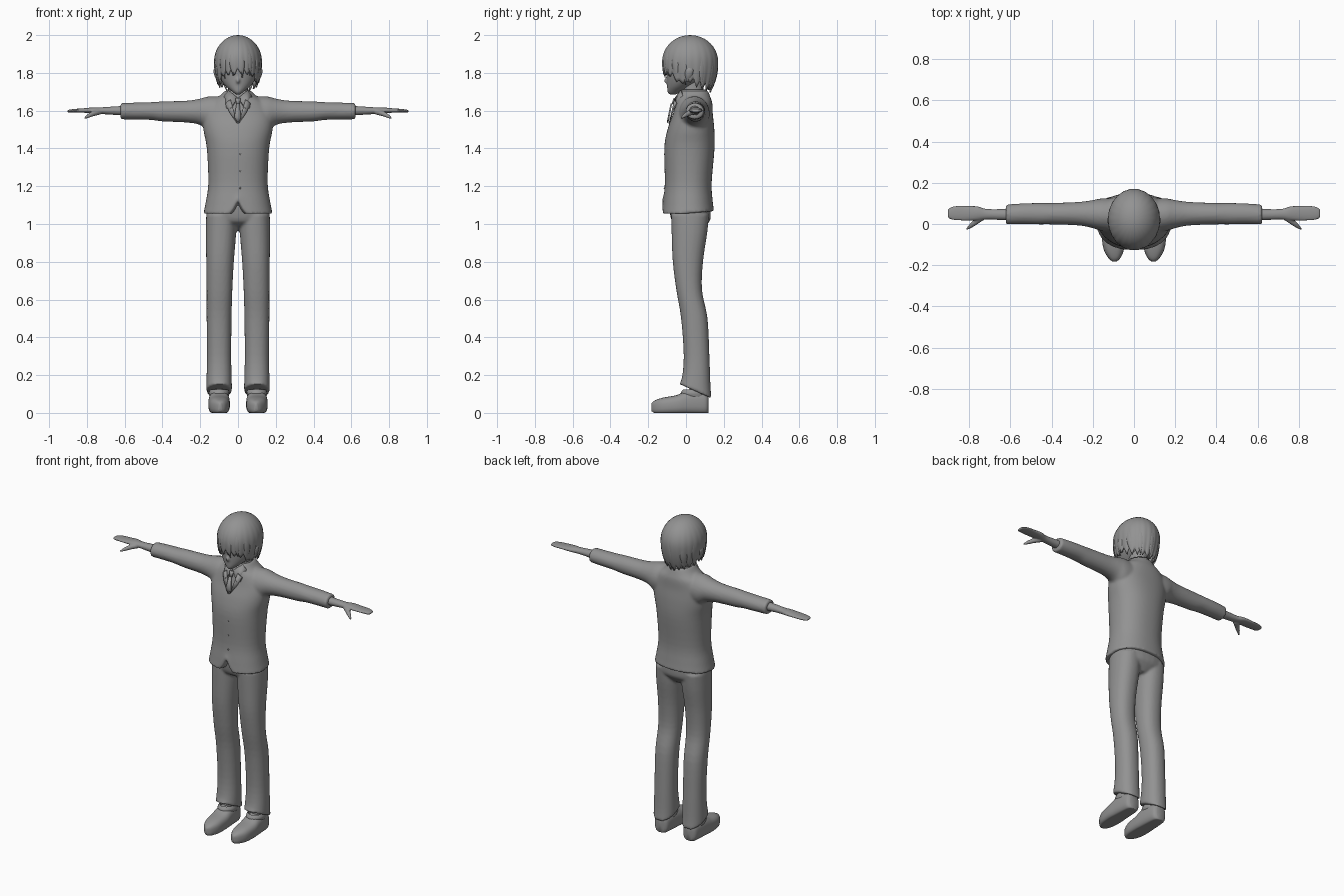
import bpy, bmesh, math, random
from mathutils import Matrix, Vector

random.seed(4)
if "Cube" in bpy.data.objects:
    bpy.data.objects.remove(bpy.data.objects["Cube"])

GREY = (0.29, 0.29, 0.29, 1)
mat = bpy.data.materials.new("plain grey")
mat.use_nodes = True
mat.diffuse_color = GREY
mat.node_tree.nodes["Principled BSDF"].inputs["Base Color"].default_value = GREY


def spline(rows, steps):
    """Catmull-Rom interpolation of a list of equal-length tuples."""
    out = []
    for i in range(len(rows) - 1):
        a, b, c, d = (rows[max(0, min(len(rows) - 1, i + k))] for k in (-1, 0, 1, 2))
        for s in range(steps):
            t = s / steps
            out.append([q + 0.5 * t * (r - p + t * (2 * p - 5 * q + 4 * r - e + t * (3 * (q - r) + e - p)))
                        for p, q, r, e in zip(a, b, c, d)])
    return out + [list(rows[-1])]


def loft(bm, axis, rows, sides=32, power=1.0, caps=True):
    """Skin rings (position, centre, centre, radius, radius) along an axis."""
    rings = []
    for a, c1, c2, r1, r2 in spline(rows, 4):
        ring = []
        for k in range(sides):
            t = 2 * math.pi * k / sides
            u, v = (math.copysign(abs(f(t)) ** power, f(t)) for f in (math.cos, math.sin))
            p = [c1 + max(r1, 0.001) * u, c2 + max(r2, 0.001) * v]
            p.insert("xyz".index(axis), a)
            ring.append(bm.verts.new(p))
        rings.append(ring)
    for r, s in zip(rings, rings[1:]):
        for k in range(sides):
            j = (k + 1) % sides
            bm.faces.new((r[k], r[j], s[j], s[k]))
    if caps:
        for ring in (rings[0], rings[-1]):
            mid = bm.verts.new(sum((v.co for v in ring), Vector()) / sides)
            for k in range(sides):
                bm.faces.new((ring[k], ring[(k + 1) % sides], mid))


def tube(bm, points, radii):
    """Round limb swept along points, made of short tapered pieces."""
    path = spline([(*p, r) for p, r in zip(points, radii)], 4)
    for a, b in zip(path, path[1:]):
        p, q = Vector(a[:3]), Vector(b[:3])
        m = (q - p).to_track_quat('Z', 'Y').to_matrix().to_4x4()
        m.translation = (p + q) / 2
        bmesh.ops.create_cone(bm, cap_ends=True, segments=12, radius1=max(a[3], 0.001),
                              radius2=max(b[3], 0.001), depth=(q - p).length, matrix=m)


def finish(name, bm, mirror=False, voxel=0, thick=0, smooth=4, angle=50):
    bmesh.ops.recalc_face_normals(bm, faces=bm.faces)
    me = bpy.data.meshes.new(name)
    bm.to_mesh(me)
    bm.free()
    me.materials.append(mat)
    ob = bpy.data.objects.new(name, me)
    bpy.context.collection.objects.link(ob)
    bpy.ops.object.select_all(action='DESELECT')
    ob.select_set(True)
    bpy.context.view_layer.objects.active = ob
    bpy.ops.object.shade_smooth_by_angle(angle=math.radians(angle))
    if thick:
        ob.modifiers.new("thickness", 'SOLIDIFY').thickness = thick
    if mirror:
        ob.modifiers.new("mirror", 'MIRROR').use_mirror_merge = False
    if voxel:
        rm = ob.modifiers.new("blend", 'REMESH')
        rm.mode, rm.voxel_size, rm.use_smooth_shade = 'VOXEL', voxel, True
        sm = ob.modifiers.new("soften", 'SMOOTH')
        sm.iterations, sm.factor = smooth, 0.5


# Jacket: torso and sleeves blended together, notched at the front hem
bm = bmesh.new()
loft(bm, 'z', [(1.055, 0, .01, .183, .138), (1.12, 0, .01, .17, .131), (1.22, 0, .012, .157, .124),
               (1.4, 0, .018, .165, .133), (1.5, 0, .026, .183, .124), (1.58, 0, .036, .185, .106),
               (1.64, 0, .042, .15, .097), (1.675, 0, .042, .1, .086), (1.705, 0, .042, .07, .075)],
     sides=64, power=0.88)
for v in bm.verts:
    if v.co.z < 1.16:
        fade = (1.16 - v.co.z) / 0.105
        v.co.z += 0.012 * fade * max(0, v.co.y) / 0.14
        if v.co.y < 0:
            v.co.z += max(0, 0.075 - 2 * abs(v.co.x)) * fade
for s in (1, -1):
    loft(bm, 'x', [(s * x, y, z, ry, rz) for x, y, z, ry, rz in (
        (.06, .04, 1.58, .085, .095), (.15, .045, 1.583, .08, .093), (.2, .048, 1.594, .068, .07),
        (.27, .05, 1.595, .057, .058), (.4, .05, 1.596, .052, .053), (.46, .05, 1.598, .052, .047),
        (.54, .05, 1.598, .05, .045), (.622, .046, 1.597, .048, .043))])
finish("jacket", bm, voxel=0.008)

# Trousers: pelvis, seat and legs with slanted hems
bm = bmesh.new()
loft(bm, 'z', [(.965, 0, .055, .03, .03), (1.0, 0, .03, .13, .085), (1.03, 0, .025, .166, .105),
               (1.1, 0, .02, .16, .11)], power=.85)
for s in (1, -1):
    loft(bm, 'z', [(z, s * x, y, rx, ry) for z, x, y, rx, ry in (
        (.115, .1, .05, .068, .085), (.17, .1, .053, .067, .076), (.3, .1, .056, .064, .068),
        (.5, .1, .044, .066, .07), (.65, .098, .017, .068, .068), (.8, .095, .01, .073, .08),
        (.95, .09, .018, .08, .094), (1.05, .088, .022, .08, .1))], power=.9)
for v in bm.verts:
    if v.co.z < 0.2:
        v.co.z -= (v.co.y - 0.05) * 0.45 * (0.2 - v.co.z) / 0.085
finish("trousers", bm, voxel=0.008, smooth=3)

# Ankles and shoes with flat soles and tapered toes
bm = bmesh.new()
loft(bm, 'z', [(.05, .1, .06, .038, .042), (.16, .1, .06, .036, .04)], sides=20)
finish("ankles", bm, mirror=True)
bm = bmesh.new()
loft(bm, 'y', [(-.183, .095, .03, .008, .02), (-.165, .095, .032, .029, .034), (-.12, .098, .036, .05, .045),
               (-.05, .1, .042, .057, .052), (0, .1, .052, .056, .062), (.06, .1, .054, .052, .064),
               (.105, .1, .05, .045, .058), (.12, .1, .047, .028, .045)], power=.75)
for v in bm.verts:
    v.co.z = max(v.co.z, 0)
finish("shoes", bm, mirror=True)
bm = bmesh.new()
loft(bm, 'z', [(.085, .1, .045, .05, .065), (.105, .1, .04, .054, .068), (.125, .1, .045, .048, .06)],
     sides=24, caps=False)
finish("shoe_collars", bm, mirror=True, thick=.006)

# Wrists, flat hands with closed fingers, and thumbs
bm = bmesh.new()
loft(bm, 'x', [(.58, .046, 1.6, .03, .027), (.66, .046, 1.6, .026, .022), (.72, .048, 1.6, .026, .018),
               (.76, .052, 1.602, .034, .016), (.815, .052, 1.601, .036, .012), (.86, .053, 1.6, .035, .0095),
               (.89, .052, 1.598, .029, .008), (.903, .051, 1.597, .018, .005)], sides=24)
tube(bm, [(.735, .035, 1.595), (.765, .012, 1.585), (.79, -.008, 1.573), (.812, -.026, 1.56)],
     [.017, .014, .0105, .004])
finish("hands", bm, mirror=True, voxel=0.004, smooth=2)

# Neck, head and nose
bm = bmesh.new()
loft(bm, 'z', [(1.64, 0, .04, .06, .062), (1.72, 0, .035, .052, .058), (1.8, 0, .04, .055, .06)])
finish("neck", bm)
bm = bmesh.new()
loft(bm, 'z', [(1.686, 0, -.07, .012, .018), (1.7, 0, -.06, .03, .038), (1.73, 0, -.035, .065, .065),
               (1.77, 0, -.006, .095, .096), (1.82, 0, .008, .11, .113), (1.88, 0, .018, .114, .122),
               (1.94, 0, .02, .09, .1), (1.975, 0, .02, .04, .05)], sides=40)
tube(bm, [(0, -.085, 1.79), (0, -.099, 1.77), (0, -.11, 1.755), (0, -.095, 1.747)], [.005, .009, .008, .004])
finish("head", bm, voxel=0.006)

# Ears
bm = bmesh.new()
loft(bm, 'z', [(1.755, .104, .008, .006, .009), (1.785, .113, .014, .012, .02), (1.815, .118, .018, .011, .022),
               (1.835, .114, .02, .005, .012)], sides=16)
finish("ears", bm, mirror=True)


# Hair: cap of pointed strands with a jagged hem
def hair_point(a, z, lift):
    up = (z - 1.86) / 0.14
    r = lift + (math.sqrt(max(0, 1 - up * up)) if up > 0 else 1 - 0.2 * up * up)
    return Vector((0.126 * r * math.sin(a), 0.022 - 0.148 * r * math.cos(a), z))


def hem(a):
    f = abs(math.atan2(math.sin(a), math.cos(a))) / math.pi
    keys = [(0, 1.815), (.25, 1.8), (.36, 1.75), (.48, 1.77), (.62, 1.745), (1, 1.715)]
    for (f0, z0), (f1, z1) in zip(keys, keys[1:]):
        if f <= f1:
            return z0 + (z1 - z0) * (f - f0) / (f1 - f0)


bm = bmesh.new()
STRANDS, PER, ROWS = 22, 6, 16
lengths = [random.uniform(.025, .05) for _ in range(STRANDS)]
cols = []
for k in range(STRANDS * PER):
    a = 2 * math.pi * k / (STRANDS * PER)
    w = abs((k % PER) / PER - 0.45) * 2
    low = hem(a) - lengths[k // PER] * (0.7 - w)
    col = []
    for j in range(1, ROWS + 1):
        t = j / ROWS
        z = 2 - (2 - low) * (1 - math.cos(t * math.pi / 2)) ** 0.85
        col.append(bm.verts.new(hair_point(a, z, 0.035 * t * t * (0.6 - w))))
    cols.append(col)
top = bm.verts.new((0, 0.022, 2.0))
for c, d in zip(cols, cols[1:] + cols[:1]):
    bm.faces.new((top, c[0], d[0]))
    for j in range(ROWS - 1):
        bm.faces.new((c[j], c[j + 1], d[j + 1], d[j]))
finish("hair", bm, thick=0.008, angle=60)

# Loose locks that rise out of the cap around the fringe, sides and nape
bm = bmesh.new()
for a, start, end, width in ((-.75, 1.93, 1.77, .2), (-.3, 1.94, 1.785, .17), (.12, 1.92, 1.775, .15),
                             (.5, 1.94, 1.785, .18), (.95, 1.93, 1.76, .17), (1.3, 1.9, 1.735, .14),
                             (-1.3, 1.9, 1.735, .14), (2.0, 1.89, 1.73, .18), (-2.0, 1.9, 1.73, .18),
                             (2.5, 1.88, 1.71, .2), (-2.5, 1.89, 1.71, .2), (3.1, 1.9, 1.695, .2)):
    rows = []
    for j in range(11):
        t = j / 10
        w = width * (1 - t ** 2.5) * (0.4 + 0.6 * min(1, 2 * t))
        rows.append([bm.verts.new(hair_point(a + s * w + .08 * t, start + (end - start) * t,
                                             .03 * math.sin(2.6 * t) - .012 - .02 * abs(s)))
                     for s in (-1, -.5, 0, .5, 1)])
    for r, s in zip(rows, rows[1:]):
        for k in range(4):
            bm.faces.new((r[k], r[k + 1], s[k + 1], s[k]))
finish("hair_locks", bm, thick=0.005, angle=60)

# Shirt collar band, flaps, lapels and tie
bm = bmesh.new()
loft(bm, 'z', [(1.665, 0, .04, .082, .084), (1.69, 0, .04, .07, .077), (1.712, 0, .04, .062, .07)], caps=False)
finish("collar_band", bm, thick=0.006)


def plate(name, points, mirror=False):
    bm = bmesh.new()
    bm.faces.new([bm.verts.new(p) for p in points])
    finish(name, bm, mirror=mirror, thick=0.008)


plate("collar_flaps", [(.004, -.058, 1.67), (.05, -.03, 1.708), (.075, -.02, 1.68), (.062, -.064, 1.615),
                       (.04, -.074, 1.61)], True)
plate("lapels", [(.04, -.062, 1.66), (.066, -.058, 1.64), (.045, -.078, 1.59), (.003, -.092, 1.53)], True)
plate("tie_knot", [(-.014, -.066, 1.668), (.014, -.066, 1.668), (.009, -.076, 1.635), (-.009, -.076, 1.635)])
plate("tie", [(-.008, -.074, 1.636), (.008, -.074, 1.636), (.016, -.088, 1.56), (0, -.094, 1.535),
              (-.02, -.088, 1.565)])

# Front buttons
bm = bmesh.new()
for z, y in ((1.46, -.1), (1.37, -.112), (1.28, -.11), (1.19, -.113)):
    bmesh.ops.create_uvsphere(bm, u_segments=10, v_segments=6, radius=.005,
                              matrix=Matrix.Translation((.012, y, z)))
finish("buttons", bm)
